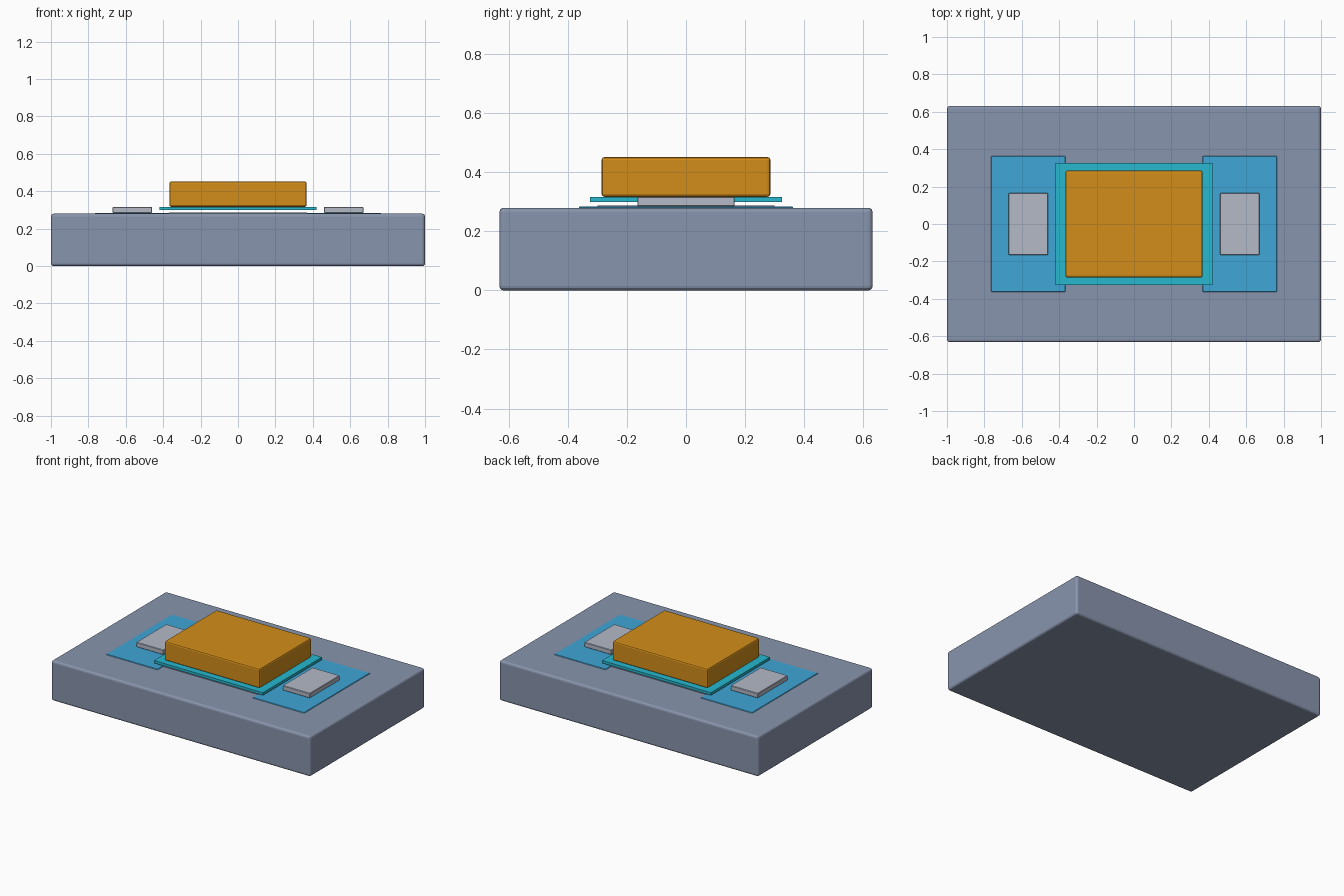
import bpy

if "Cube" in bpy.data.objects:
    bpy.data.objects.remove(bpy.data.objects["Cube"])


def material(name, rgb):
    m = bpy.data.materials.new(name)
    m.diffuse_color = (*rgb, 1)
    m.use_nodes = True
    m.node_tree.nodes["Principled BSDF"].inputs["Base Color"].default_value = m.diffuse_color
    return m


def block(name, x, y, z, bevel=0.0, segments=2, mat=None):
    """Box from (min, max) ranges, with optional rounded edges."""
    bpy.ops.mesh.primitive_cube_add(
        size=1, location=(sum(x) / 2, sum(y) / 2, sum(z) / 2))
    ob = bpy.context.object
    ob.name = name
    ob.scale = (x[1] - x[0], y[1] - y[0], z[1] - z[0])
    bpy.ops.object.transform_apply(location=False, rotation=False, scale=True)
    if bevel:
        b = ob.modifiers.new("bevel", 'BEVEL')
        b.width = bevel
        b.segments = segments
    if mat:
        ob.data.materials.append(mat)
    return ob


blue = material("doped_blue", (0.05, 0.38, 0.68))
cyan = material("oxide_cyan", (0.02, 0.48, 0.62))
orange = material("gate_orange", (0.65, 0.27, 0.01))
metal = material("contact_metal", (0.46, 0.49, 0.57))
slate = material("substrate_slate", (0.25, 0.30, 0.42))

# Semiconductor base
block("substrate", (-1, 1), (-0.632, 0.632), (0, 0.28), 0.015, 3, slate)

# Doped wells and metal contacts on both sides
for side, s in (("source", -1), ("drain", 1)):
    block(side + "_well", sorted((s * 0.367, s * 0.765)), (-0.363, 0.363),
          (0.24, 0.284), 0.003, 1, blue)
    block(side + "_contact", sorted((s * 0.46, s * 0.67)), (-0.165, 0.165),
          (0.284, 0.317), 0.003, 1, metal)

# Channel strip between the wells
block("channel", (-0.37, 0.37), (-0.3, 0.3), (0.26, 0.287), mat=slate)

# Thin insulating layer, with the gate block on top
block("gate_oxide", (-0.42, 0.42), (-0.325, 0.325), (0.299, 0.317), mat=cyan)
block("gate", (-0.367, 0.367), (-0.286, 0.286), (0.317, 0.452), 0.01, 2, orange)
